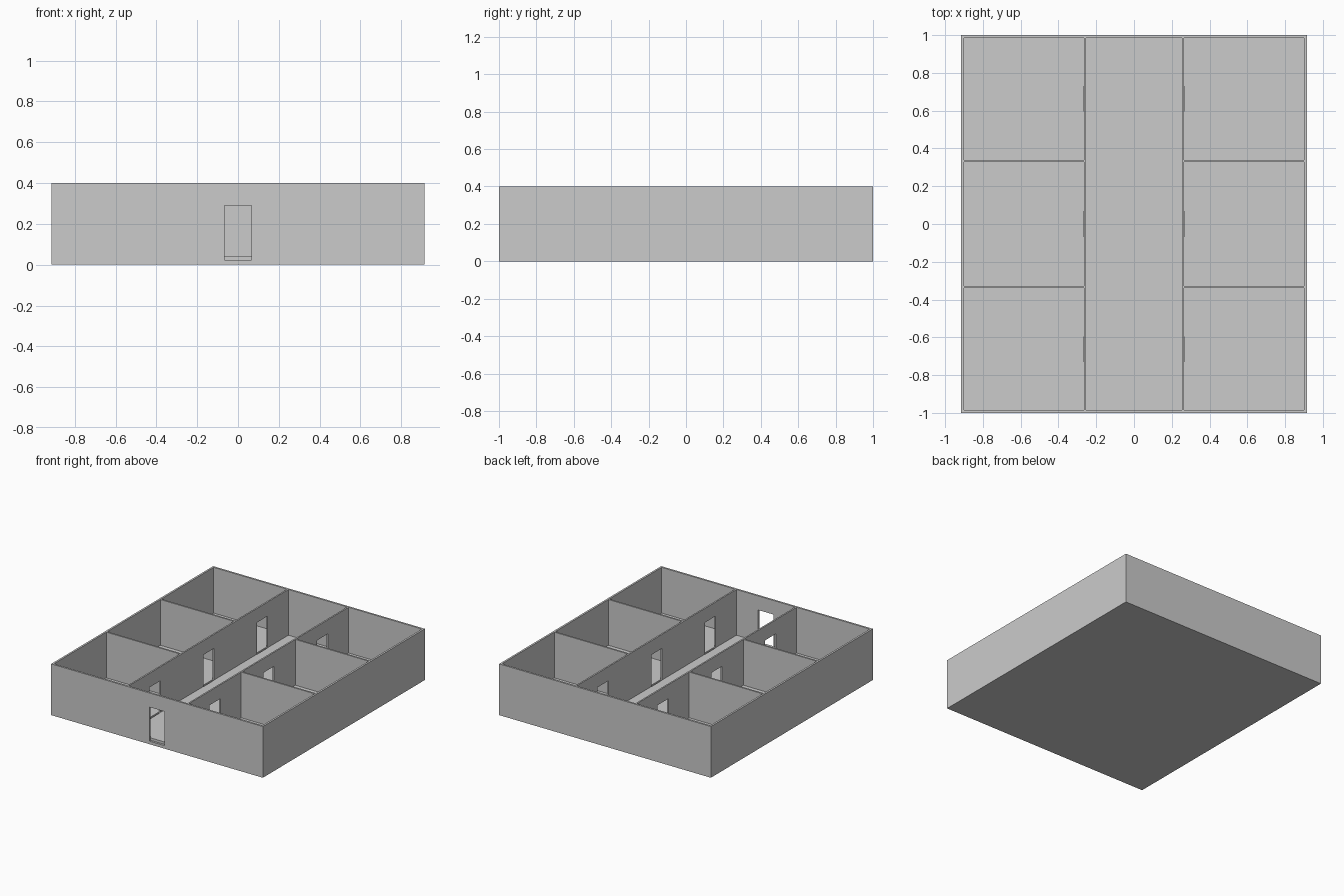
import bpy, bmesh
from mathutils import Matrix, Vector

if "Cube" in bpy.data.objects:
    bpy.data.objects.remove(bpy.data.objects["Cube"])


def boxes(name, spans):
    """One object made of axis-aligned boxes given as (x0, x1, y0, y1, z0, z1)."""
    bm = bmesh.new()
    for x0, x1, y0, y1, z0, z1 in spans:
        centre = Vector((x0 + x1, y0 + y1, z0 + z1)) / 2
        m = Matrix.Translation(centre) @ Matrix.Diagonal((x1 - x0, y1 - y0, z1 - z0, 1))
        bmesh.ops.create_cube(bm, size=1, matrix=m)
    me = bpy.data.meshes.new(name)
    bm.to_mesh(me)
    bm.free()
    ob = bpy.data.objects.new(name, me)
    bpy.context.collection.objects.link(ob)
    return ob


def cut(target, cutter):
    cutter.hide_render = True
    mod = target.modifiers.new(cutter.name, 'BOOLEAN')
    mod.operation = 'DIFFERENCE'
    mod.solver = 'EXACT'
    mod.object = cutter
    bpy.context.view_layer.objects.active = target
    bpy.ops.object.modifier_apply(modifier=mod.name)
    bpy.data.objects.remove(cutter)


W, L, H = 0.915, 1.0, 0.4            # half width, half length, wall height
FLOOR, SILL, LINTEL = 0.043, 0.024, 0.29
HALL, ROOM_IN, ROOM_OUT = 0.254, 0.266, 0.90
DOOR = 0.066                         # half door width
END = 0.985                          # inner face of the end walls
E = 0.001                            # cutter overlap

# Solid block that becomes floor and walls
building = boxes("building_walls_and_floor", [(-W, W, -L, L, 0, H)])

# Hall and six side rooms
rooms = [(-HALL, HALL, -END, END, FLOOR, H + 0.1)]
for y0, y1 in ((-END, -0.34), (-0.327, 0.327), (0.34, END)):
    rooms.append((ROOM_IN, ROOM_OUT, y0, y1, FLOOR, H + 0.1))
    rooms.append((-ROOM_OUT, -ROOM_IN, y0, y1, FLOOR, H + 0.1))

# Front entrance and a door from the hall into each room
doors = [(-DOOR, DOOR, -L - 0.1, -END + E, SILL, LINTEL)]
for y in (-0.663, 0, 0.663):
    doors.append((HALL - E, ROOM_IN + E, y - DOOR, y + DOOR, SILL, LINTEL))
    doors.append((-ROOM_IN - E, -HALL + E, y - DOOR, y + DOOR, SILL, LINTEL))

cut(building, boxes("room_cutter", rooms))
cut(building, boxes("door_cutter", doors))
